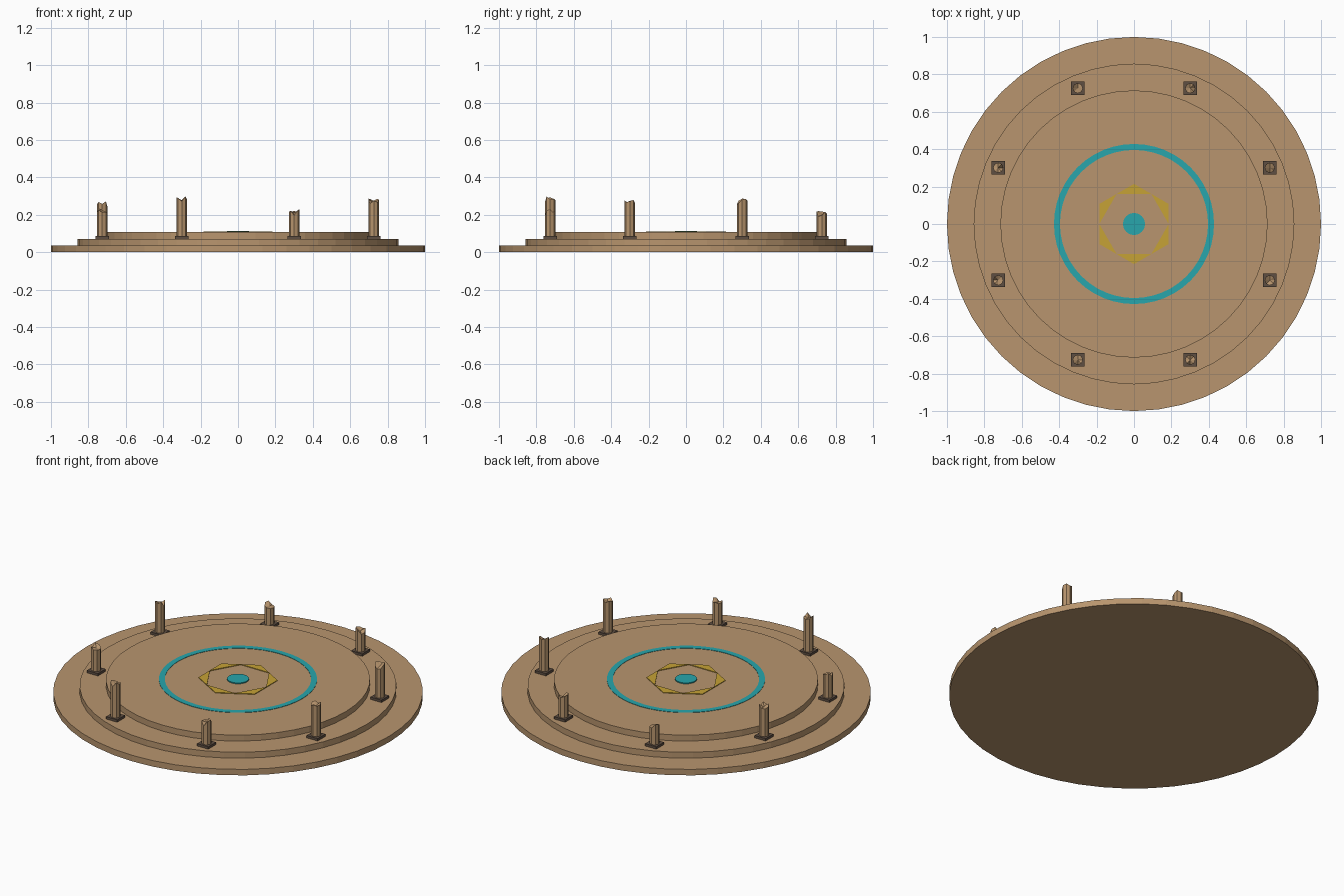
import bpy, bmesh, math, random

if "Cube" in bpy.data.objects:
    bpy.data.objects.remove(bpy.data.objects["Cube"])
random.seed(4)


def material(name, rgb):
    m = bpy.data.materials.new(name)
    lin = [(c / 255 / 12.92) if c / 255 <= 0.04045 else ((c / 255 + 0.055) / 1.055) ** 2.4 for c in rgb]
    m.diffuse_color = (*lin, 1)
    m.use_nodes = True
    m.node_tree.nodes["Principled BSDF"].inputs["Base Color"].default_value = m.diffuse_color
    return m


SAND = material("sandstone", (184, 149, 110))
TEAL = material("teal_inlay", (40, 166, 172))
GOLD = material("gold_inlay", (198, 162, 54))
DARK = material("dark_stone", (94, 78, 66))


def finish(name, bm, mat):
    bmesh.ops.recalc_face_normals(bm, faces=bm.faces[:])
    me = bpy.data.meshes.new(name)
    bm.to_mesh(me)
    bm.free()
    me.materials.append(mat)
    ob = bpy.data.objects.new(name, me)
    bpy.context.collection.objects.link(ob)
    return ob


def polar(r, a, z):
    return (r * math.cos(a), r * math.sin(a), z)


def prism(bm, pts, z0, z1):
    lo = [bm.verts.new((p[0], p[1], z0)) for p in pts]
    hi = [bm.verts.new((p[0], p[1], z1)) for p in pts]
    bm.faces.new(lo)
    bm.faces.new(hi)
    n = len(pts)
    for i in range(n):
        j = (i + 1) % n
        bm.faces.new((lo[i], lo[j], hi[j], hi[i]))


def disc(name, r, z0, z1, n, mat):
    bm = bmesh.new()
    prism(bm, [polar(r, math.tau * i / n + math.pi / 2, 0) for i in range(n)], z0, z1)
    return finish(name, bm, mat)


# Three stacked round steps
STEP = 0.25 / 7
for i, r in enumerate((1.0, 6 / 7, 5 / 7)):
    disc(f"platform_step_{i + 1}", r, i * STEP, (i + 1) * STEP, 48, SAND)
TOP = 3 * STEP

# Thin teal ring
bm = bmesh.new()
n = 48
loops = [[bm.verts.new(polar(r, math.tau * i / n, z)) for i in range(n)]
         for r, z in ((0.428, TOP), (0.428, TOP + 0.002), (0.396, TOP + 0.002), (0.396, TOP))]
for k in range(4):
    a, b = loops[k], loops[(k + 1) % 4]
    for i in range(n):
        j = (i + 1) % n
        bm.faces.new((a[i], a[j], b[j], b[i]))
finish("outer_ring_inlay", bm, TEAL)

# Six gold triangles left between a hexagon and a turned hexagonal hole
bm = bmesh.new()
R = 1.5 / 7
base = R * math.cos(math.pi / 6)
for k in range(6):
    a = math.pi / 6 + k * math.pi / 3
    prism(bm, [polar(R, a, 0), polar(base, a + math.pi / 6, 0), polar(base, a - math.pi / 6, 0)],
          TOP, TOP + 0.004)
finish("gold_hexagon_inlay", bm, GOLD)

# Central teal dot
disc("centre_inlay", 0.059, TOP, TOP + 0.006, 24, TEAL)

# Eight broken columns on square bases
HEIGHTS = (0.287, 0.22, 0.207, 0.272, 0.235, 0.298, 0.23, 0.28)
BASE_Z, SHAFT_Z, HALF, RAD, SIDES = 2 * STEP, 2 * STEP + 0.0143, 0.0365, 0.0275, 8
for k, h in enumerate(HEIGHTS):
    cx, cy, _ = polar(5.5 / 7, math.radians(22.5 + 45 * k), 0)
    bm = bmesh.new()
    prism(bm, [(cx + sx * HALF, cy + sy * HALF) for sx, sy in ((-1, -1), (1, -1), (1, 1), (-1, 1))],
          BASE_Z, SHAFT_Z)
    finish(f"column_base_{k + 1}", bm, DARK)

    bm = bmesh.new()
    drops = [random.uniform(0, 0.035) for _ in range(SIDES)]
    low = min(drops)
    lo, hi = [], []
    for i in range(SIDES):
        x, y, _ = polar(RAD, math.tau * i / SIDES, 0)
        lo.append(bm.verts.new((cx + x, cy + y, SHAFT_Z)))
        hi.append(bm.verts.new((cx + x, cy + y, h - drops[i] + low)))
    mid = bm.verts.new((cx, cy, h - 0.02))
    bm.faces.new(lo)
    for i in range(SIDES):
        j = (i + 1) % SIDES
        bm.faces.new((lo[i], lo[j], hi[j], hi[i]))
        bm.faces.new((hi[i], hi[j], mid))
    finish(f"broken_column_{k + 1}", bm, SAND)
